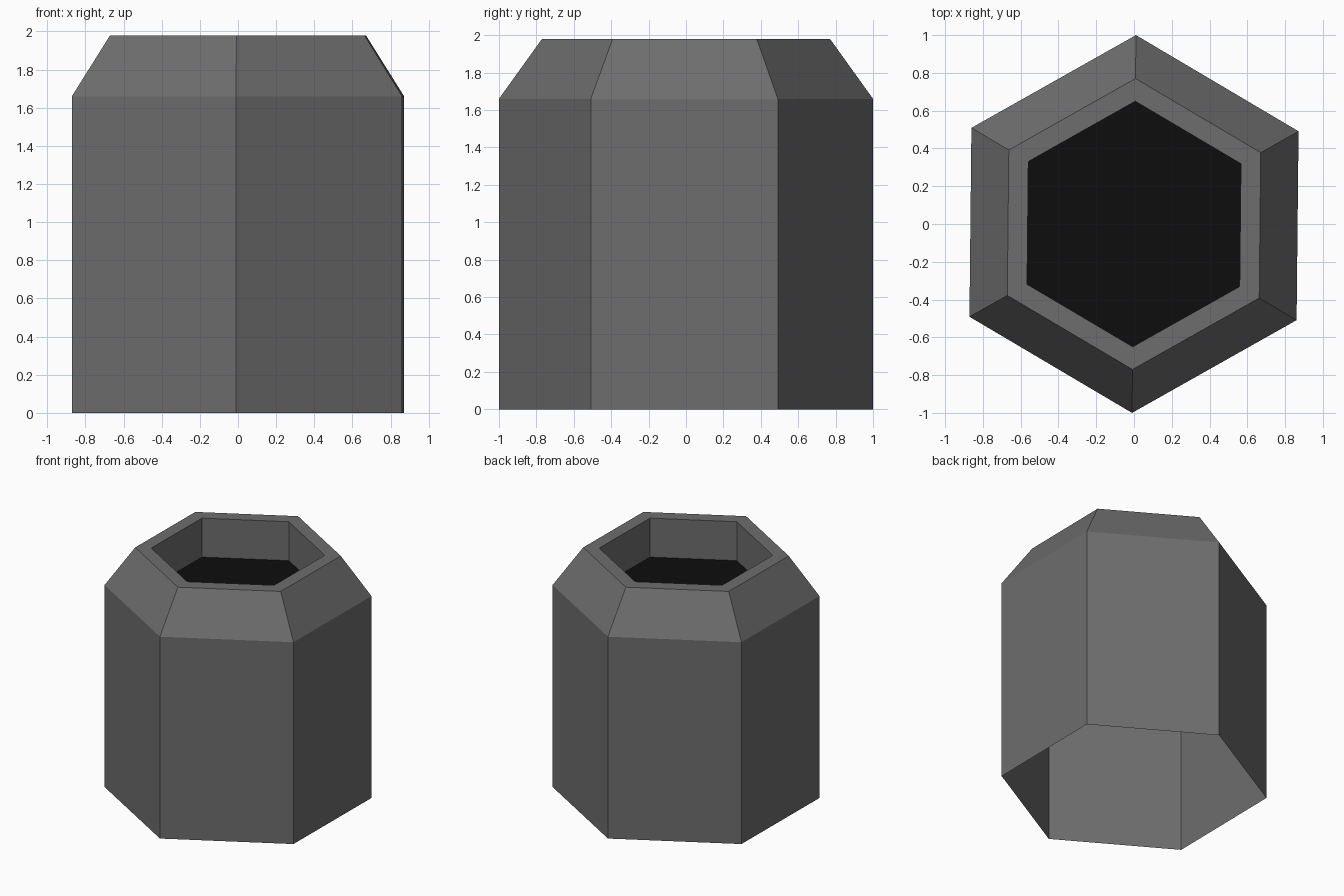
import bpy, math

if "Cube" in bpy.data.objects:
    bpy.data.objects.remove(bpy.data.objects["Cube"])

TURN = math.radians(-0.6)  # the hexagon is turned very slightly clockwise
SIDES = 6


def material(name, value):
    m = bpy.data.materials.new(name)
    m.diffuse_color = (value, value, value, 1.0)
    m.use_nodes = True
    m.node_tree.nodes["Principled BSDF"].inputs["Base Color"].default_value = m.diffuse_color
    return m


def ring(radius, z):
    pts = []
    for i in range(SIDES):
        a = math.pi / 2 + TURN + i * 2 * math.pi / SIDES
        pts.append((radius * math.cos(a), radius * math.sin(a), z))
    return pts


def add_object(name, verts, faces, mat):
    mesh = bpy.data.meshes.new(name)
    mesh.from_pydata(verts, [], faces)
    mesh.materials.append(mat)
    mesh.update()
    obj = bpy.data.objects.new(name, mesh)
    bpy.context.collection.objects.link(obj)
    return obj


grey = material("dark grey", 0.155)
black = material("black", 0.004)

# Shell: open-bottomed wall, sloped shoulder, flat rim, vertical inner wall
profile = [(1.0, 0.0), (1.0, 1.66), (0.77, 1.98), (0.65, 1.98), (0.65, 1.66)]
verts = [p for r, z in profile for p in ring(r, z)]
faces = []
for k in range(len(profile) - 1):
    for i in range(SIDES):
        j = (i + 1) % SIDES
        a, b = k * SIDES, (k + 1) * SIDES
        faces.append((a + i, a + j, b + j, b + i))
add_object("hexagonal_shell", verts, faces, grey)

# Black floor of the opening
add_object("opening_floor", ring(0.65, 1.66), [tuple(range(SIDES))], black)
